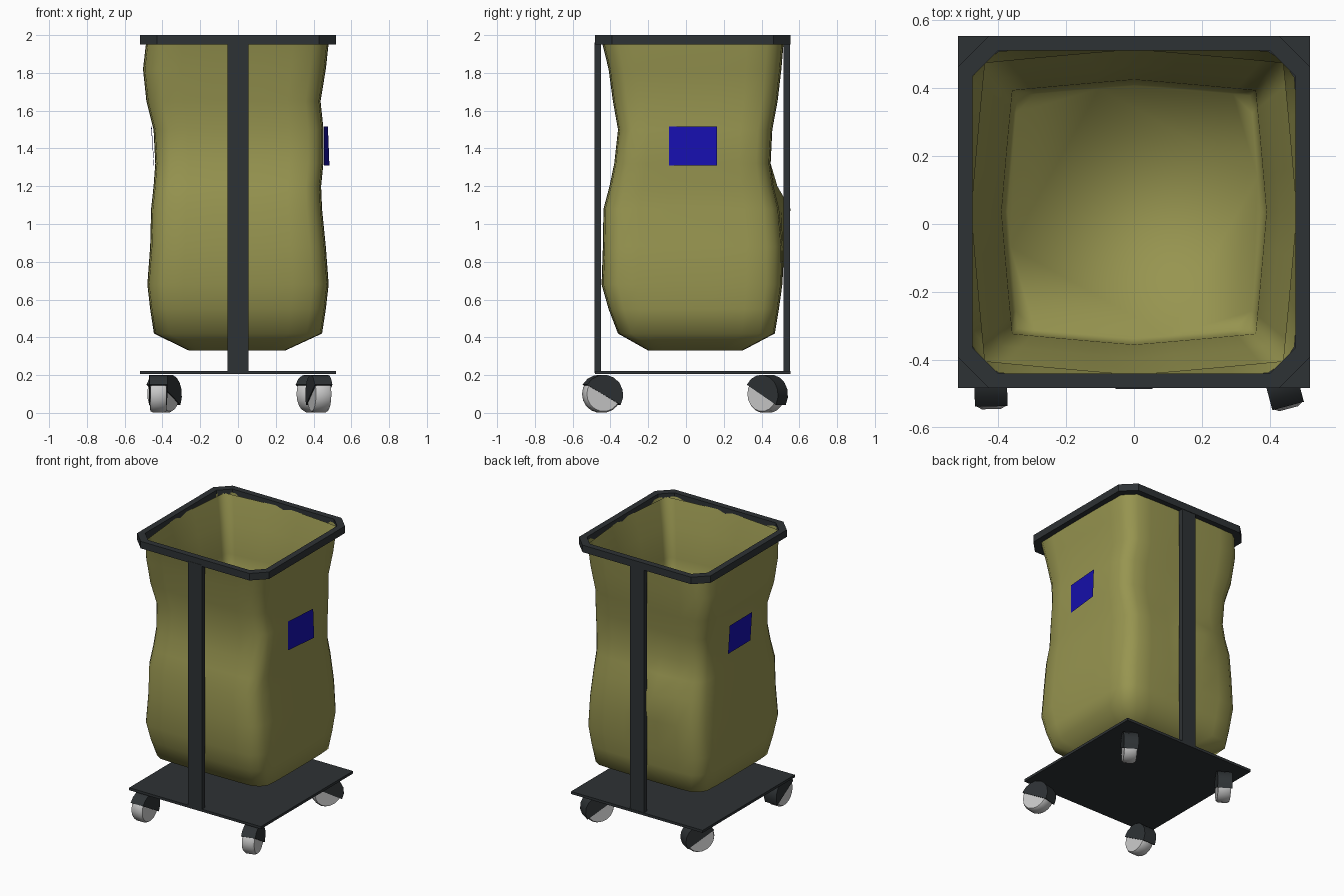
import bpy, bmesh, math
from mathutils import Matrix

if "Cube" in bpy.data.objects:
    bpy.data.objects.remove(bpy.data.objects["Cube"])

CY = 0.035  # y centre of frame and bag


def mat(name, rgb):
    m = bpy.data.materials.new(name)
    m.diffuse_color = (*rgb, 1)
    m.use_nodes = True
    m.node_tree.nodes["Principled BSDF"].inputs["Base Color"].default_value = m.diffuse_color
    return m


DARK = mat("dark_metal", (0.027, 0.032, 0.035))
OLIVE = mat("olive_fabric", (0.31, 0.30, 0.08))
BLUE = mat("blue_label", (0.008, 0.005, 0.43))


def make(name, bm, m=None, smooth=None):
    bmesh.ops.recalc_face_normals(bm, faces=bm.faces)
    me = bpy.data.meshes.new(name)
    bm.to_mesh(me)
    bm.free()
    ob = bpy.data.objects.new(name, me)
    bpy.context.collection.objects.link(ob)
    if m:
        me.materials.append(m)
    if smooth:
        bpy.ops.object.select_all(action='DESELECT')
        ob.select_set(True)
        bpy.context.view_layer.objects.active = ob
        bpy.ops.object.shade_smooth_by_angle(angle=math.radians(smooth))
    return ob


def box(name, x0, x1, y0, y1, z0, z1):
    bm = bmesh.new()
    bmesh.ops.create_cube(bm, size=1)
    bmesh.ops.scale(bm, vec=(x1 - x0, y1 - y0, z1 - z0), verts=bm.verts)
    bmesh.ops.translate(bm, vec=((x0 + x1) / 2, (y0 + y1) / 2, (z0 + z1) / 2), verts=bm.verts)
    return make(name, bm, DARK)


def loft(bm, rings, closed=False, start=False, end=False):
    vs = [[bm.verts.new(p) for p in r] for r in rings]
    n = len(vs[0])
    for a, b in zip(vs, vs[1:] + vs[:1] if closed else vs[1:]):
        for i in range(n):
            bm.faces.new((a[i], a[(i + 1) % n], b[(i + 1) % n], b[i]))
    if start:
        bm.faces.new(vs[0])
    if end:
        bm.faces.new(vs[-1])


def chamfered(h, c, z):
    q = [(h, h - c), (h - c, h), (c - h, h), (-h, h - c)]
    return [(x, y + CY, z) for x, y in q + [(-x, -y) for x, y in q]]


# Top rim
bm = bmesh.new()
loft(bm, [chamfered(0.518, 0.09, 1.95), chamfered(0.518, 0.09, 2.0),
          chamfered(0.475, 0.075, 2.0), chamfered(0.475, 0.075, 1.95)], closed=True)
make("top_rim", bm, DARK)

# Base plate and the two posts
box("base_plate", -0.518, 0.518, CY - 0.518, CY + 0.518, 0.205, 0.223)
box("front_post", -0.055, 0.055, -0.485, -0.45, 0.21, 1.96)
box("back_post", -0.055, 0.055, 0.515, 0.55, 0.21, 1.96)

# Unit outline of the bag: a square with softly rounded corners
QUARTER = [(1, 0), (1, 0.28), (0.995, 0.6), (0.98, 0.82), (0.915, 0.915),
           (0.82, 0.98), (0.6, 0.995), (0.28, 1)]
OUTLINE = []
for _ in range(4):
    OUTLINE += QUARTER
    QUARTER = [(-y, x) for x, y in QUARTER]

# Bag outside: extents per height (z, left, right, front, back)
PROFILE = [
    (0.33, 0.26, 0.25, -0.20, 0.30),
    (0.42, 0.445, 0.445, -0.36, 0.47),
    (0.55, 0.465, 0.465, -0.41, 0.492),
    (0.68, 0.48, 0.48, -0.447, 0.51),
    (0.88, 0.465, 0.465, -0.44, 0.512),
    (1.08, 0.46, 0.445, -0.437, 0.495),
    (1.20, 0.447, 0.440, -0.405, 0.465),
    (1.32, 0.438, 0.452, -0.38, 0.447),
    (1.50, 0.447, 0.453, -0.36, 0.457),
    (1.65, 0.485, 0.437, -0.387, 0.485),
    (1.82, 0.503, 0.465, -0.41, 0.505),
    (1.975, 0.485, 0.482, -0.448, 0.518),
]


def bag_ring(z, left, right, front, back):
    pts = []
    for u, v in OUTLINE:
        x = u * (right if u > 0 else left)
        y = CY + v * (back - CY if v > 0 else CY - front)
        # fold pushing out beside the back post
        if v > 0.9:
            y += 0.06 * math.exp(-((x + 0.13) / 0.1) ** 2 - ((z - 1.06) / 0.13) ** 2)
        pts.append((x, y, z))
    return pts


bm = bmesh.new()
loft(bm, [bag_ring(*p) for p in PROFILE], start=True)
make("bag_outside", bm, OLIVE, 60)


# Bag inside: hollow narrowing to an eight-sided floor
def inner_ring(side, corner, z):
    # walls bow slightly from the corners to the middle of each side
    ring = []
    for u, v in OUTLINE:
        m, o = max(abs(u), abs(v)), min(abs(u), abs(v))
        k = (side + (corner - side) * o / m) / m
        ring.append((u * k, v * k + CY, z))
    return ring


bm = bmesh.new()
loft(bm, [inner_ring(0.372, 0.343, 1.3), inner_ring(0.39, 0.358, 1.6),
          inner_ring(0.43, 0.393, 1.8), inner_ring(0.48, 0.44, 1.975)], start=True)
inside = make("bag_inside", bm, OLIVE, 88)
inside.data.flip_normals()

# Side labels
for name, pts in {
    "right_label": [(0.456, -0.09, 1.31), (0.484, 0.165, 1.31), (0.476, 0.165, 1.515), (0.456, -0.09, 1.515)],
    "left_label": [(-0.444, -0.09, 1.31), (-0.446, 0.165, 1.31), (-0.460, 0.165, 1.515), (-0.457, -0.09, 1.515)],
}.items():
    bm = bmesh.new()
    bm.faces.new([bm.verts.new(p) for p in pts])
    ob = make(name, bm, BLUE)
    if ob.data.polygons[0].normal.x * pts[0][0] < 0:
        ob.data.flip_normals()


# Casters: wheel along x plus a tilted half-round hood
def caster(name, x, y, deg):
    place = Matrix.Translation((x, y, 0.1)) @ Matrix.Rotation(math.radians(deg), 4, 'Z')

    def disc(r, w, a0, a1, n):
        step = math.radians((a1 - a0) / n)
        return [(w, r * math.cos(math.radians(a0) + i * step), r * math.sin(math.radians(a0) + i * step))
                for i in range(n if a1 - a0 == 360 else n + 1)]

    bm = bmesh.new()
    loft(bm, [disc(r, w, 0, 360, 18) for r, w in
              ((0.092, -0.042), (0.1, -0.028), (0.1, 0.028), (0.092, 0.042))], start=True, end=True)
    bm.transform(place)
    make(name + "_wheel", bm, None, 35)

    bm = bmesh.new()
    loft(bm, [disc(0.106, w, -30, 150, 8) for w in (-0.048, 0.048)], start=True, end=True)
    bm.transform(place @ Matrix.Translation((0, 0, -0.004)))
    make(name + "_hood", bm, DARK, 35)


caster("front_left_caster", -0.422, -0.445, 1)
caster("front_right_caster", 0.43, -0.447, 15)
caster("back_left_caster", -0.395, 0.425, -33)
caster("back_right_caster", 0.395, 0.425, -33)
